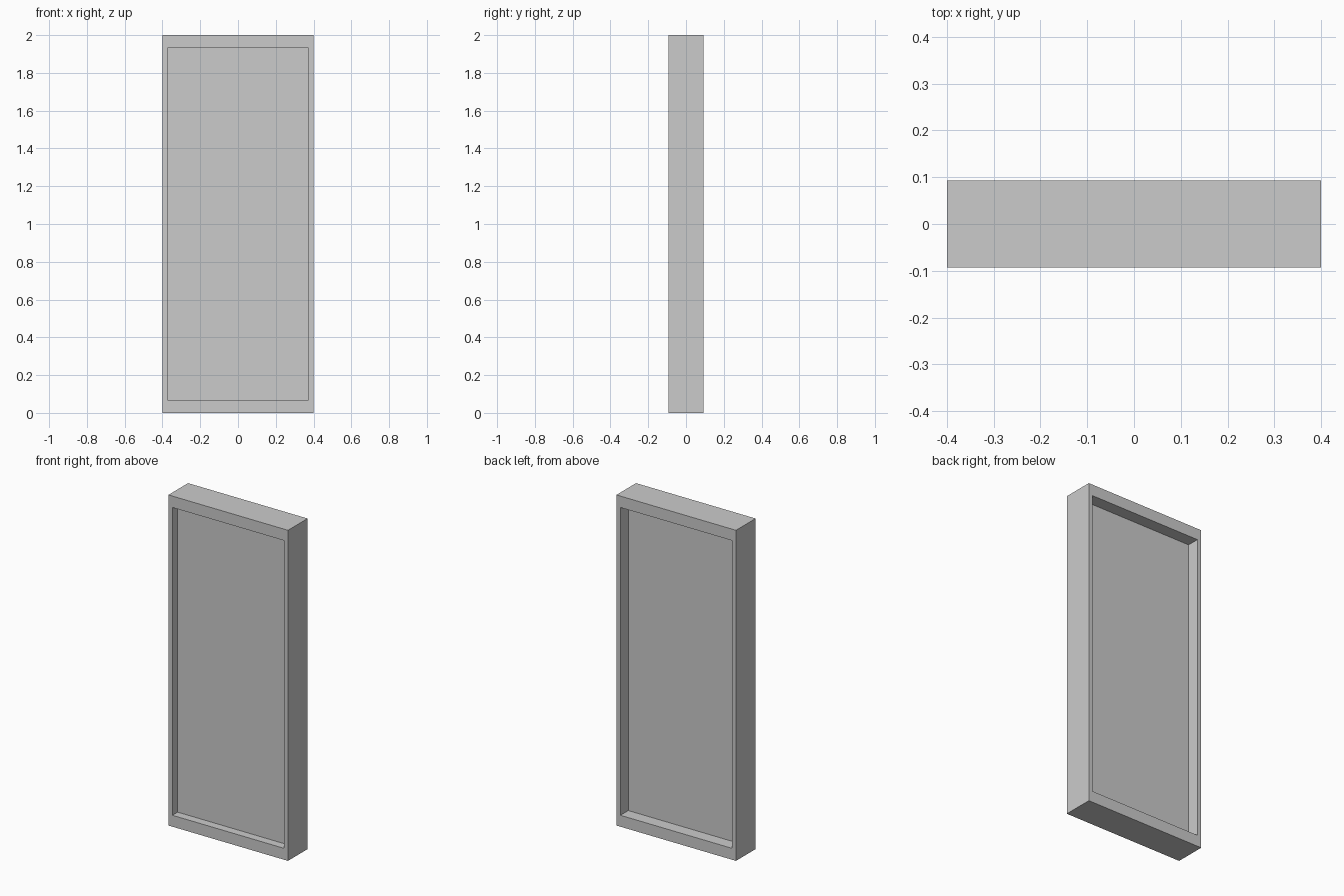
import bpy, bmesh

if "Cube" in bpy.data.objects:
    bpy.data.objects.remove(bpy.data.objects["Cube"])

W, D, H = 0.80, 0.187, 2.0          # outer size
SIDE, RAIL = 0.0265, 0.069          # frame widths: stiles, top/bottom rails
FRONT_DEPTH, BACK_DEPTH = 0.05, 0.075


def recess(bm, direction, depth):
    """Inset the front (-1) or back (+1) face and sink it into the block."""
    face = next(f for f in bm.faces if f.normal.y * direction > 0.9)
    # Border of the frame
    bmesh.ops.inset_individual(bm, faces=[face], thickness=0.02)
    for v in face.verts:
        v.co.x = (W / 2 - SIDE) * (1 if v.co.x > 0 else -1)
        v.co.z = H - RAIL if v.co.z > H / 2 else RAIL
    # Walls of the recess
    bmesh.ops.inset_individual(bm, faces=[face], thickness=0.01)
    for v in face.verts:
        v.co.x = (W / 2 - SIDE) * (1 if v.co.x > 0 else -1)
        v.co.z = H - RAIL if v.co.z > H / 2 else RAIL
        v.co.y = direction * (D / 2 - depth)


# Door block
bm = bmesh.new()
bmesh.ops.create_cube(bm, size=1)
for v in bm.verts:
    v.co.x *= W
    v.co.y *= D
    v.co.z = (v.co.z + 0.5) * H
bm.normal_update()

# Recessed panel on both sides
recess(bm, -1, FRONT_DEPTH)
bm.normal_update()
recess(bm, 1, BACK_DEPTH)
bmesh.ops.recalc_face_normals(bm, faces=bm.faces[:])

mesh = bpy.data.meshes.new("framed_panel")
bm.to_mesh(mesh)
bm.free()
bpy.context.collection.objects.link(bpy.data.objects.new("framed_panel", mesh))
